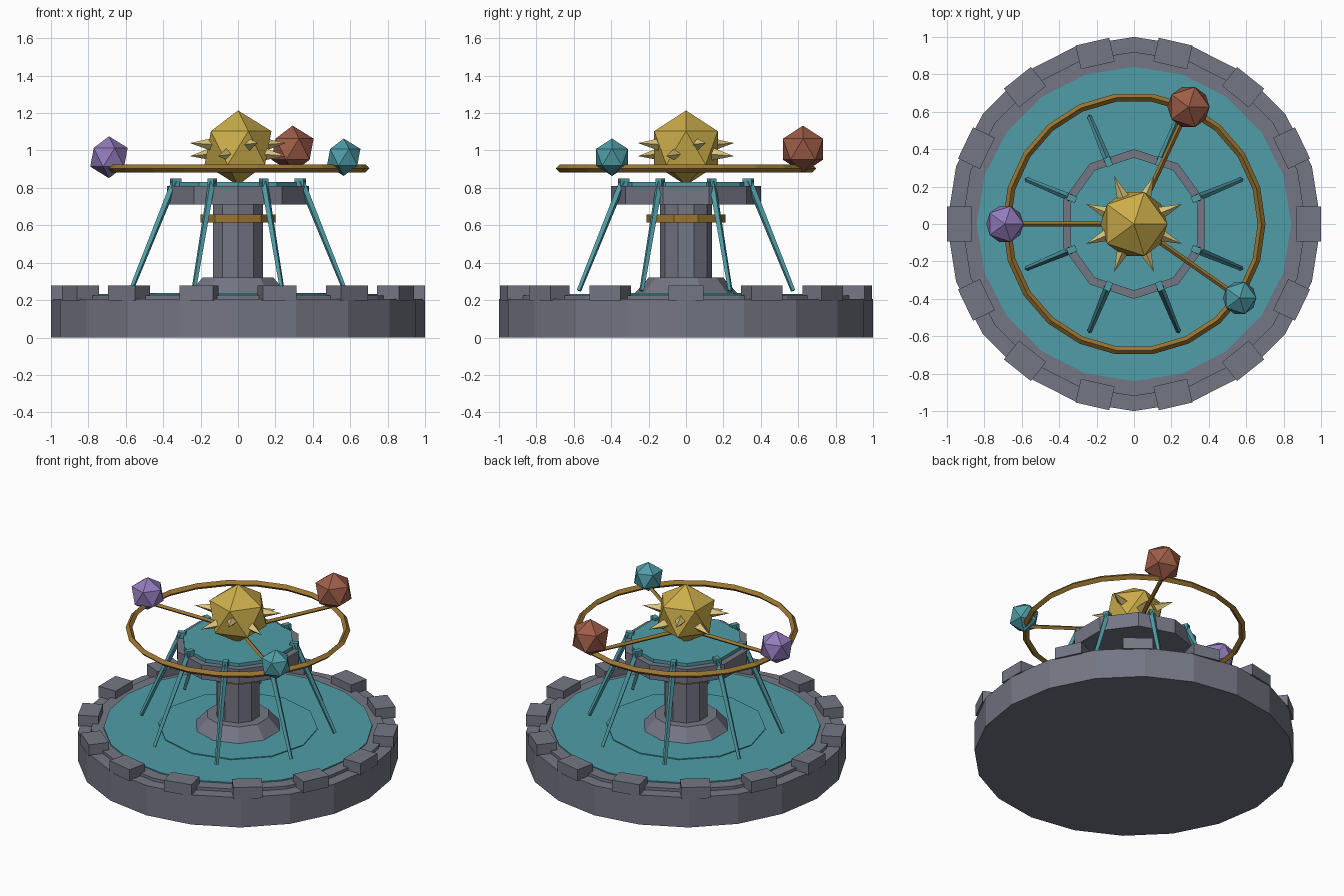
import bpy
import math
from mathutils import Vector

cube = bpy.data.objects.get("Cube")
if cube:
    bpy.data.objects.remove(cube, do_unlink=True)


def material(name, rgb):
    m = bpy.data.materials.new(name)
    m.use_nodes = True
    m.diffuse_color = (*rgb, 1)
    m.node_tree.nodes["Principled BSDF"].inputs["Base Color"].default_value = (*rgb, 1)
    return m


stone = material("grey stone", (0.175, 0.18, 0.23))
teal = material("teal", (0.08, 0.34, 0.39))
gold = material("gold", (0.60, 0.42, 0.07))
pale_gold = material("pale gold", (0.72, 0.56, 0.20))
bronze = material("bronze", (0.33, 0.18, 0.03))
rust = material("rust red", (0.34, 0.11, 0.065))
purple = material("purple", (0.29, 0.20, 0.50))


def finish(name, mat):
    obj = bpy.context.object
    obj.name = name
    obj.data.materials.append(mat)
    return obj


def drum(name, mat, sides, z0, z1, r0, r1=None):
    """Upright prism or frustum between two heights."""
    bpy.ops.mesh.primitive_cone_add(vertices=sides, radius1=r0, radius2=r0 if r1 is None else r1,
                                    depth=z1 - z0, location=(0, 0, (z0 + z1) / 2))
    return finish(name, mat)


def rod(name, mat, start, end, r0, r1, sides=4):
    """Tapered bar or spike between two points."""
    start, end = Vector(start), Vector(end)
    axis = end - start
    bpy.ops.mesh.primitive_cone_add(vertices=sides, radius1=r0, radius2=r1, depth=axis.length,
                                    location=(start + end) / 2,
                                    rotation=axis.to_track_quat('Z', 'Y').to_euler())
    return finish(name, mat)


def box(name, mat, centre, size, angle):
    bpy.ops.mesh.primitive_cube_add(size=1, location=centre, rotation=(0, 0, angle))
    bpy.context.object.scale = size
    return finish(name, mat)


def ball(name, mat, centre, radius):
    bpy.ops.mesh.primitive_ico_sphere_add(subdivisions=1, radius=radius, location=centre)
    return finish(name, mat)


def polar(r, angle, z):
    return Vector((r * math.cos(angle), r * math.sin(angle), z))


# Basin with its rim and water
drum("basin", stone, 20, 0, 0.205, 1.0)
drum("inner_rim", stone, 20, 0.2, 0.225, 0.92)
drum("water", teal, 20, 0.21, 0.233, 0.84)
drum("water_ripple", teal, 12, 0.22, 0.239, 0.5)

# Blocks around the rim
for i in range(14):
    a = math.tau * i / 14
    box(f"rim_block_{i + 1}", stone, polar(0.935, a, 0.238), (0.13, 0.185, 0.078), a)

# Pedestal
drum("pedestal_foot", stone, 10, 0.23, 0.32, 0.28, 0.2)
drum("pedestal_column", stone, 10, 0.3, 0.72, 0.14)
drum("pedestal_collar", bronze, 10, 0.615, 0.657, 0.21)
drum("upper_bowl", stone, 10, 0.71, 0.81, 0.4)
drum("upper_water", teal, 10, 0.8, 0.832, 0.357)

# Slanted jets, and spikes that alternate in height
for i in range(8):
    a = math.tau * (i + 0.5) / 8
    rod(f"water_jet_{i + 1}", teal, polar(0.62, a, 0.25), polar(0.365, a, 0.835), 0.013, 0.02)
    box(f"jet_spout_{i + 1}", teal, polar(0.36, a, 0.828), (0.05, 0.035, 0.042), a)
    lift = 0.03 if i % 2 == 0 else -0.04
    rod(f"sun_spike_{i + 1}", pale_gold, polar(0.14, a, 1.01 + lift * 0.7),
        polar(0.278, a, 1.01 + lift), 0.037, 0)

# Sun and orbit ring
ball("sun", gold, (0, 0, 1.014), 0.2)
bpy.ops.mesh.primitive_torus_add(major_segments=22, minor_segments=4, major_radius=0.682,
                                 minor_radius=0.021, location=(0, 0, 0.904))
finish("orbit_ring", bronze)

# Planets on their arms
for name, mat, degrees, z, radius in (("purple", purple, 180, 0.964, 0.112),
                                      ("rust", rust, 65, 1.007, 0.126),
                                      ("teal", teal, -35, 0.964, 0.1)):
    a = math.radians(degrees)
    rod(f"{name}_planet_arm", bronze, (0, 0, 0.904), polar(0.69, a, 0.904), 0.014, 0.014)
    ball(f"{name}_planet", mat, polar(0.69, a, z), radius)
